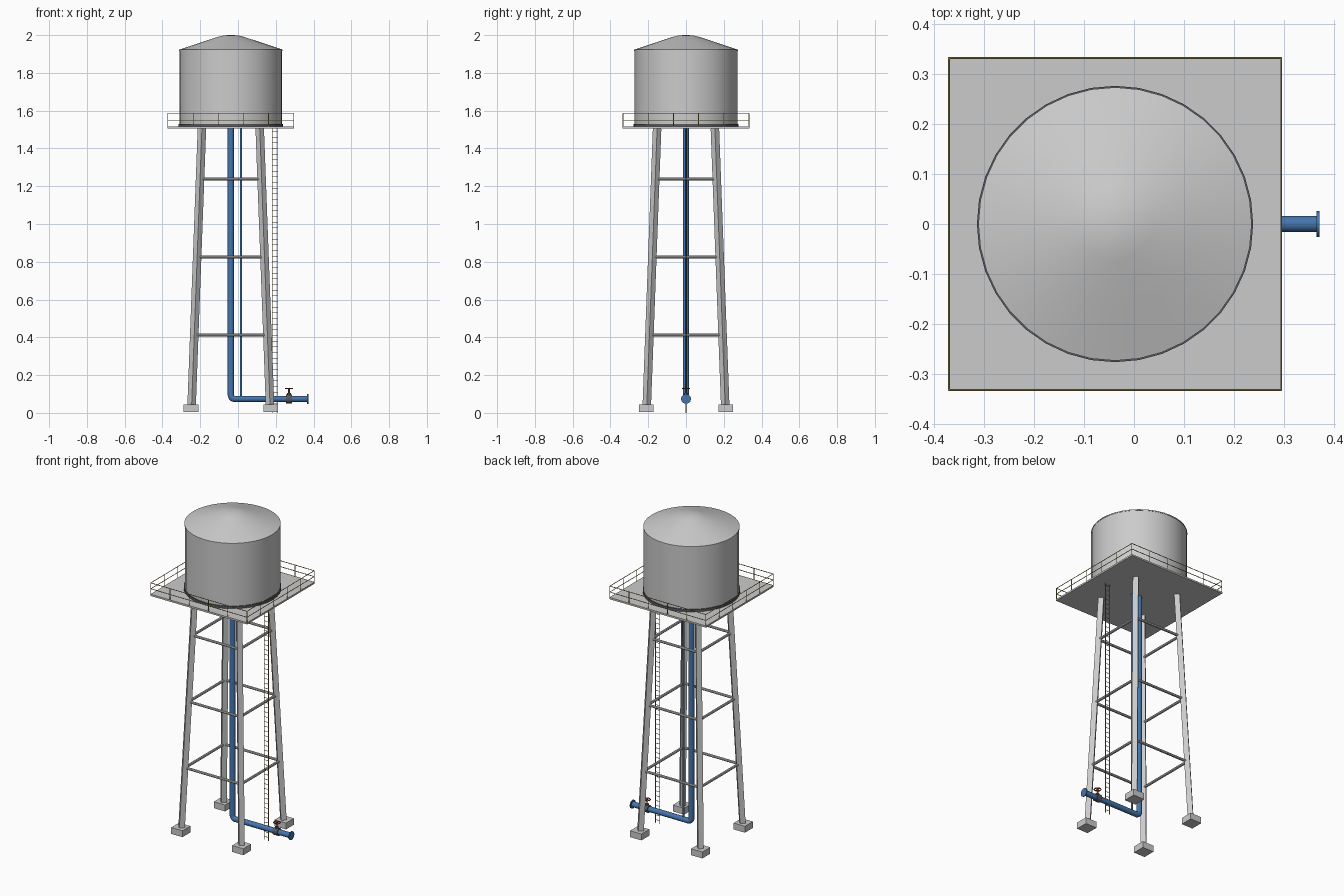
import bpy, math
from mathutils import Vector, Matrix

if "Cube" in bpy.data.objects:
    bpy.data.objects.remove(bpy.data.objects["Cube"])

CX = -0.038          # tower axis
PZ = 1.505           # underside of the platform


def mat(name, col):
    m = bpy.data.materials.new(name)
    m.diffuse_color = (*col, 1)
    m.use_nodes = True
    m.node_tree.nodes["Principled BSDF"].inputs["Base Color"].default_value = m.diffuse_color
    return m


BLUE = mat("pipe_blue", (0.06, 0.18, 0.42))
YELLOW = mat("rail_yellow", (0.45, 0.36, 0.10))
RED = mat("wheel_red", (0.5, 0.04, 0.03))
DARK = mat("dark_steel", (0.10, 0.10, 0.11))


def finish(o, name, m=None, smooth=True):
    o.name = name
    if m:
        o.data.materials.append(m)
    if smooth:
        bpy.context.view_layer.objects.active = o
        o.select_set(True)
        bpy.ops.object.shade_smooth_by_angle(angle=math.radians(35))
    o.select_set(False)
    return o


def rod(name, a, b, r, m=None, sides=8, spin=0.0, smooth=True):
    a, b = Vector(a), Vector(b)
    d = b - a
    bpy.ops.mesh.primitive_cylinder_add(vertices=sides, radius=r, depth=d.length)
    o = bpy.context.object
    q = Vector((0, 0, 1)).rotation_difference(d.normalized()).to_matrix().to_4x4()
    o.data.transform(Matrix.Translation((a + b) / 2) @ q @ Matrix.Rotation(spin, 4, 'Z'))
    return finish(o, name, m, smooth)


def box(name, c, s, m=None):
    bpy.ops.mesh.primitive_cube_add(size=1)
    o = bpy.context.object
    o.data.transform(Matrix.Translation(c) @ Matrix.Diagonal((*s, 1)))
    return finish(o, name, m, False)


def lathe(name, profile, m=None, n=36):
    verts, faces = [], []
    for r, z in profile:
        for i in range(n):
            t = 2 * math.pi * i / n
            verts.append((CX + r * math.cos(t), r * math.sin(t), z))
    for k in range(len(profile) - 1):
        for i in range(n):
            j = (i + 1) % n
            faces.append((k * n + i, k * n + j, (k + 1) * n + j, (k + 1) * n + i))
    faces.append(tuple(reversed(range(n))))
    faces.append(tuple(range((len(profile) - 1) * n, len(profile) * n)))
    me = bpy.data.meshes.new(name)
    me.from_pydata(verts, [], faces)
    o = bpy.data.objects.new(name, me)
    bpy.context.collection.objects.link(o)
    return finish(o, name, m)


def tube(name, pts, r, m):
    cu = bpy.data.curves.new(name, 'CURVE')
    cu.dimensions = '3D'
    cu.bevel_depth = r
    cu.bevel_resolution = 4
    cu.use_fill_caps = True
    sp = cu.splines.new('POLY')
    sp.points.add(len(pts) - 1)
    for p, c in zip(sp.points, pts):
        p.co = (*c, 1)
    o = bpy.data.objects.new(name, cu)
    bpy.context.collection.objects.link(o)
    cu.materials.append(m)


# tank, roof and base ring
lathe("tank_wall", [(0.272, 1.515), (0.272, 1.92)])
lathe("tank_roof", [(0.274, 1.917), (0.274, 1.923), (0.16, 1.961), (0.075, 1.989),
                    (0.04, 1.998), (0.012, 2.0)])
lathe("tank_base_ring", [(0.277, 1.515), (0.277, 1.53)], DARK)

# platform
H = 0.335
box("platform", (CX, 0, PZ + 0.005), (2 * H, 2 * H, 0.01))

# guard rail: three rails and evenly spaced posts on each side
K = H - 0.002
corners = [(-K, -K), (K, -K), (K, K), (-K, K)]
for s in range(4):
    (x0, y0), (x1, y1) = corners[s], corners[(s + 1) % 4]
    for z in (1.514, 1.549, 1.586):
        rod("guard_rail", (CX + x0, y0, z), (CX + x1, y1, z), 0.002, YELLOW, 6)
    for i in range(5):
        t = i / 5
        x, y = CX + x0 + (x1 - x0) * t, y0 + (y1 - y0) * t
        rod("rail_post", (x, y, 1.51), (x, y, 1.586), 0.002, YELLOW, 6)


# legs, footings and horizontal braces
def leg_at(z):
    return 0.209 + (0.153 - 0.209) * z / PZ


signs = [(-1, -1), (1, -1), (1, 1), (-1, 1)]
for sx, sy in signs:
    b, t = leg_at(0.03), leg_at(PZ)
    rod("leg", (CX + sx * b, sy * b, 0.03), (CX + sx * t, sy * t, PZ), 0.0225,
        None, 4, 0, False)
    box("footing", (CX + sx * 0.211, sy * 0.211, 0.025), (0.078, 0.078, 0.04))
for z in (0.413, 0.825, 1.238):
    w = leg_at(z)
    for i in range(4):
        a, b = signs[i], signs[(i + 1) % 4]
        rod("brace", (CX + a[0] * w, a[1] * w, z), (CX + b[0] * w, b[1] * w, z), 0.008)

# riser pipe turning into the outlet pipe, and thin overflow pipe
AZ, R = 0.074, 0.02
bend = [(CX + R - R * math.cos(t), 0, AZ + R - R * math.sin(t))
        for t in [math.pi / 2 * i / 5 for i in range(6)]]
tube("riser_pipe", [(CX, 0, PZ)] + bend + [(0.37, 0, AZ)], 0.0165, BLUE)
rod("overflow_pipe", (0.016, 0, AZ), (0.016, 0, PZ), 0.006, BLUE, 12)
rod("outlet_flange", (0.366, 0, AZ), (0.372, 0, AZ), 0.026, BLUE, 24)

# valve with handwheel
VX = 0.27
rod("valve_body", (VX - 0.016, 0, AZ), (VX + 0.016, 0, AZ), 0.023, DARK, 20)
rod("valve_bonnet", (VX, 0, AZ), (VX, 0, 0.104), 0.010, DARK, 12)
rod("valve_stem", (VX, 0, AZ), (VX, 0, 0.133), 0.004, DARK)
bpy.ops.mesh.primitive_torus_add(location=(VX, 0, 0.13), major_radius=0.019, minor_radius=0.003,
                                 major_segments=24, minor_segments=8)
finish(bpy.context.object, "handwheel", RED)
for a in (0, math.pi / 2):
    dx, dy = 0.019 * math.cos(a), 0.019 * math.sin(a)
    rod("wheel_spoke", (VX - dx, -dy, 0.13), (VX + dx, dy, 0.13), 0.002, RED, 6)

# ladder
for x in (0.181, 0.211):
    rod("ladder_rail", (x, 0, 0), (x, 0, PZ), 0.002, YELLOW, 6)
for i in range(50):
    z = 0.02 + 0.03 * i
    rod("ladder_rung", (0.181, 0, z), (0.211, 0, z), 0.0015, YELLOW, 6)
